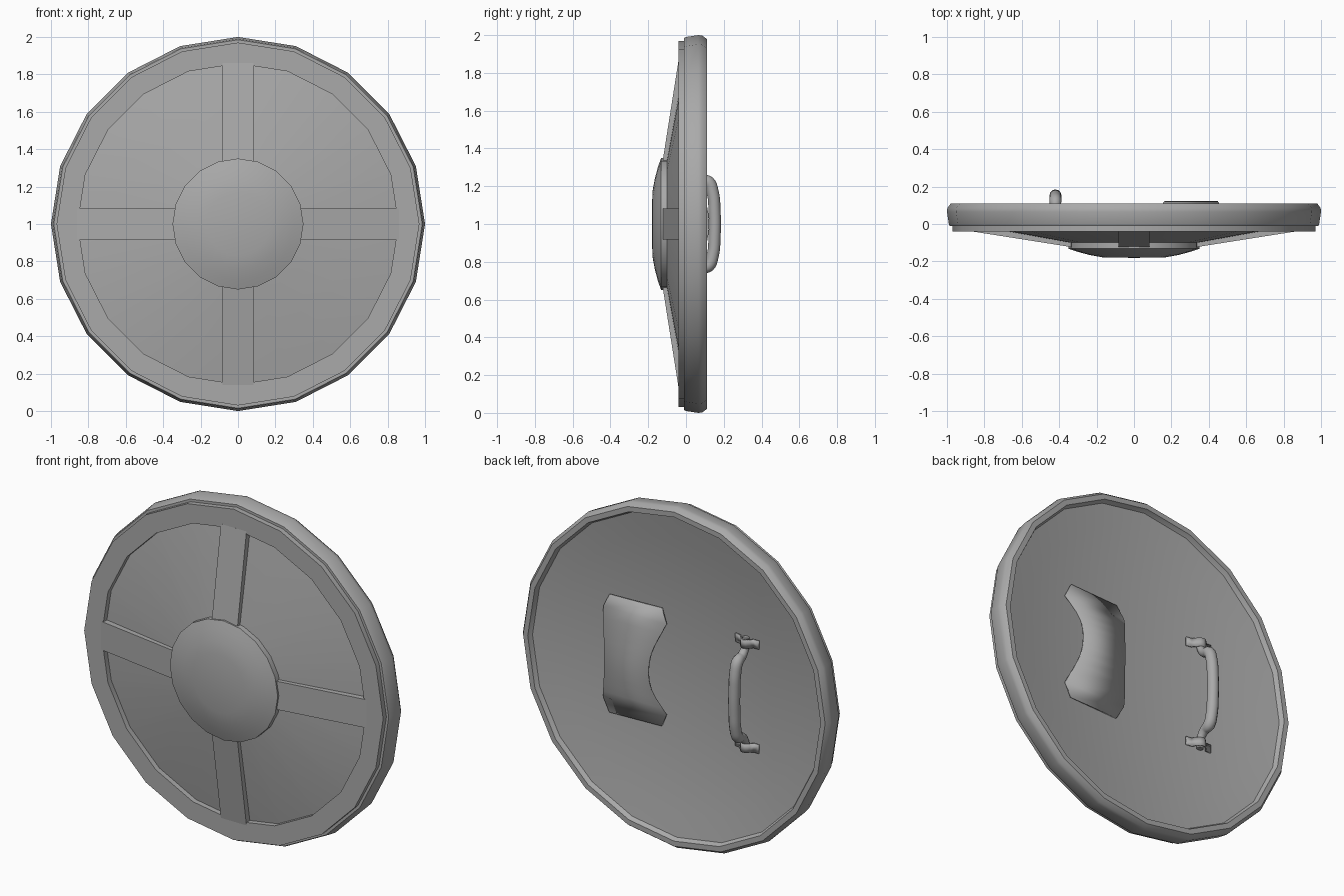
import bpy, bmesh, math

if "Cube" in bpy.data.objects:
    bpy.data.objects.remove(bpy.data.objects["Cube"], do_unlink=True)

SIDES = 20
grey = bpy.data.materials.new("plain grey")
grey.use_nodes = True
grey.diffuse_color = (0.4, 0.4, 0.4, 1)
grey.node_tree.nodes["Principled BSDF"].inputs["Base Color"].default_value = (0.4, 0.4, 0.4, 1)


def finish(obj, angle=32):
    """Give the part its colour and smooth all edges below the angle."""
    if not obj.data.materials:
        obj.data.materials.append(grey)
    bpy.ops.object.select_all(action='DESELECT')
    obj.select_set(True)
    bpy.context.view_layer.objects.active = obj
    bpy.ops.object.shade_smooth_by_angle(angle=math.radians(angle))
    return obj


def from_bmesh(name, bm):
    bmesh.ops.recalc_face_normals(bm, faces=bm.faces)
    mesh = bpy.data.meshes.new(name)
    bm.to_mesh(mesh)
    bm.free()
    obj = bpy.data.objects.new(name, mesh)
    bpy.context.collection.objects.link(obj)
    return obj


def lathe(name, profile, closed=False):
    """Turn (radius, y) points around the y axis through z = 1."""
    bm = bmesh.new()
    rings = []
    for r, y in profile:
        if r == 0:
            rings.append([bm.verts.new((0, y, 1))] * SIDES)
        else:
            angles = [math.tau * i / SIDES for i in range(SIDES)]
            rings.append([bm.verts.new((r * math.sin(a), y, 1 + r * math.cos(a))) for a in angles])
    pairs = list(zip(rings, rings[1:]))
    if closed:
        pairs.append((rings[-1], rings[0]))
    for a, b in pairs:
        for i in range(SIDES):
            j = (i + 1) % SIDES
            bm.faces.new(list(dict.fromkeys((a[i], a[j], b[j], b[i]))))
    return finish(from_bmesh(name, bm))


def strip(name, edge_a, edge_b, thickness):
    """Sheet between two matching rows of points, thickened evenly."""
    bm = bmesh.new()
    a = [bm.verts.new(p) for p in edge_a]
    b = [bm.verts.new(p) for p in edge_b]
    for i in range(len(a) - 1):
        bm.faces.new((a[i], a[i + 1], b[i + 1], b[i]))
    obj = from_bmesh(name, bm)
    mod = obj.modifiers.new("thickness", 'SOLIDIFY')
    mod.thickness = thickness
    mod.offset = 0
    return finish(obj)


def back_y(x, dz):
    """Depth of the gently dished back at a point."""
    return 0.083 * (math.hypot(x, dz) / 0.94) ** 2


# Panel: conical front skin and dished back skin
back_skin = [(r, back_y(r, 0)) for r in (0.945, 0.8, 0.65, 0.5, 0.35, 0.18, 0)]
lathe("panel", [(0, -0.13), (0.3, -0.109), (0.945, 0.007)] + back_skin)

# Rim with stepped front band and shallow back lip
lathe("rim", [(0.858, 0.0), (0.858, -0.04), (0.97, -0.04), (0.97, -0.01), (0.985, -0.01),
              (0.99, 0.0), (1.0, 0.065), (0.998, 0.085), (0.98, 0.11), (0.95, 0.11),
              (0.937, 0.08)], closed=True)

# Central boss
lathe("boss", [(0, -0.10), (0.35, -0.10), (0.35, -0.132), (0.30, -0.149),
               (0.24, -0.165), (0.17, -0.178), (0, -0.181)])

# Four sloping cross bars
for i, label in enumerate(("top", "left", "bottom", "right")):
    bm = bmesh.new()
    ends = []
    for r, front, back in ((0.28, -0.132, -0.10), (0.862, -0.0402, 0.0)):
        ends.append([bm.verts.new((x, y, r)) for x, y in
                     ((-0.083, front), (0.083, front), (0.083, back), (-0.083, back))])
    for j in range(4):
        k = (j + 1) % 4
        bm.faces.new((ends[0][j], ends[0][k], ends[1][k], ends[1][j]))
    for end in ends:
        bm.faces.new(end)
    bar = from_bmesh("cross_bar_" + label, bm)
    bar.location.z = 1
    bar.rotation_euler.y = i * math.pi / 2
    finish(bar, angle=10)

# Arched arm strap with a narrow waist and clipped feet: (height, depth, half width)
upper = [(0.345, 0.02, 0.164), (0.267, 0.035, 0.203), (0.215, 0.062, 0.187),
         (0.16, 0.086, 0.167), (0.105, 0.104, 0.152), (0.05, 0.114, 0.145)]
rows = upper + [(0, 0.117, 0.143)] + [(-dz, y, w) for dz, y, w in reversed(upper)]
edges = []
for side in (-1, 1):
    edges.append([(0.305 + side * w, max(y, back_y(0.305 + side * w, dz) + 0.005), 1 + dz)
                  for dz, y, w in rows])
strip("arm_strap", edges[0], edges[1], 0.01)

# Grip handle tube, mirrored top to bottom
half = [(0.045, 0.335), (0.05, 0.28), (0.08, 0.24), (0.12, 0.222), (0.142, 0.165), (0.151, 0.07)]
path = half + [(y, -dz) for y, dz in reversed(half)]
curve = bpy.data.curves.new("handle", 'CURVE')
curve.dimensions = '3D'
curve.bevel_depth = 0.032
curve.bevel_resolution = 4
curve.use_fill_caps = True
curve.resolution_u = 5
spline = curve.splines.new('BEZIER')
spline.bezier_points.add(len(path) - 1)
thin_ends = {0: 0.6, 1: 0.65, 2: 0.8}
for i, (point, (y, dz)) in enumerate(zip(spline.bezier_points, path)):
    point.co = (-0.42, y, 1 + dz)
    point.handle_left_type = point.handle_right_type = 'AUTO'
    point.radius = thin_ends.get(min(i, len(path) - 1 - i), 1)
handle = bpy.data.objects.new("handle", curve)
bpy.context.collection.objects.link(handle)
curve.materials.append(grey)
bpy.ops.object.select_all(action='DESELECT')
handle.select_set(True)
bpy.context.view_layer.objects.active = handle
bpy.ops.object.convert(target='MESH')
finish(bpy.context.view_layer.objects.active, angle=50)

# Brackets that hold the handle ends
for sign, label in ((1, "top"), (-1, "bottom")):
    rows = []
    for dz in (0.28, 0.33):
        rows.append([(-0.42 + dx, back_y(-0.42 + dx, dz) + lift, 1 + sign * dz) for dx, lift in
                     ((-0.08, 0.005), (-0.045, 0.008), (-0.03, 0.027), (-0.015, 0.042), (0, 0.047),
                      (0.015, 0.042), (0.03, 0.027), (0.045, 0.008), (0.08, 0.005))])
    strip("handle_bracket_" + label, rows[0], rows[1], 0.008)
